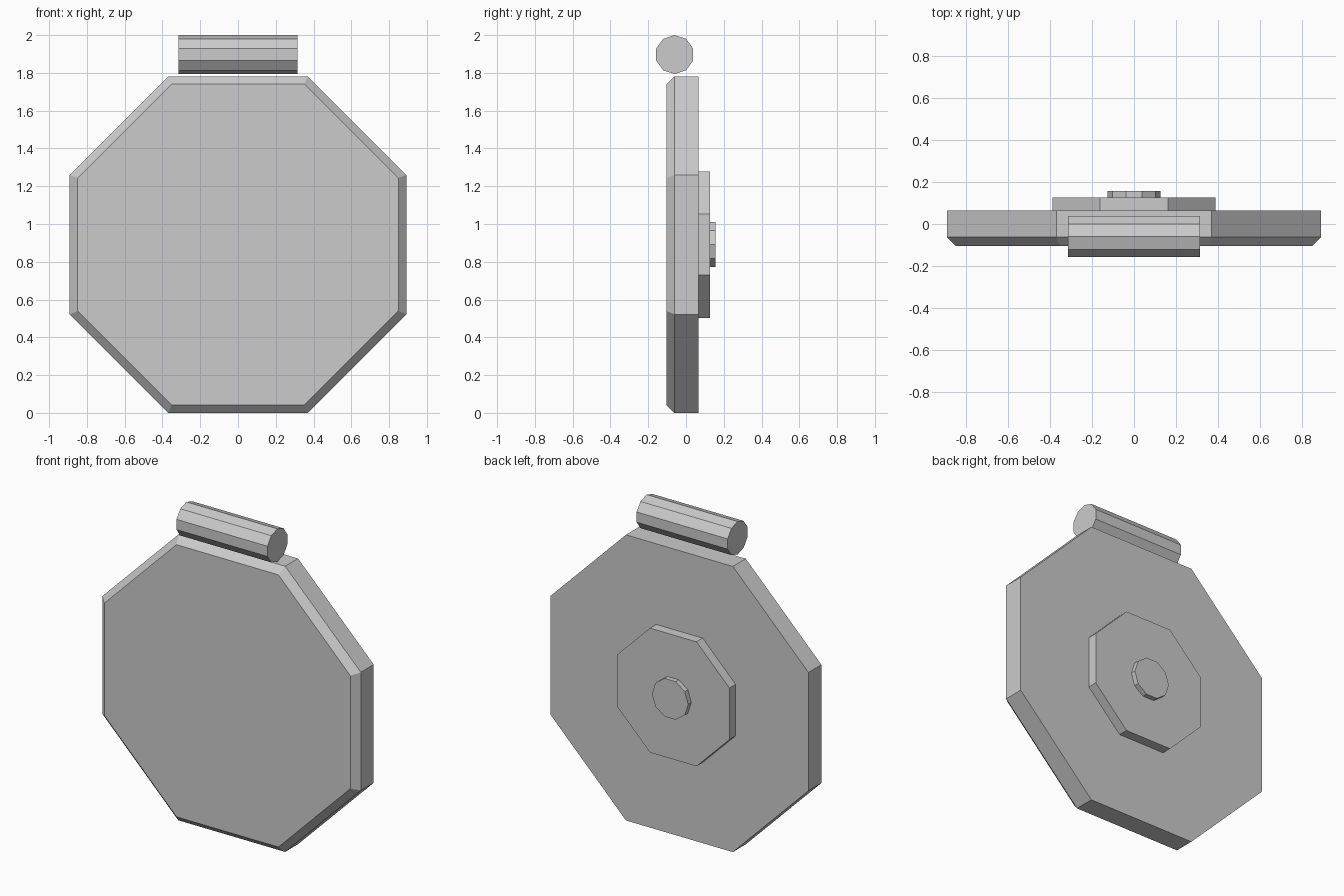
import bpy, bmesh
from math import cos, sin, pi

if "Cube" in bpy.data.objects:
    bpy.data.objects.remove(bpy.data.objects["Cube"])


def make_prism(name, sides, phase, rings, axis, centre):
    """Capped prism from (radius, position along axis) rings."""
    bm = bmesh.new()
    loops = []
    for radius, t in rings:
        loop = []
        for k in range(sides):
            a = phase + 2 * pi * k / sides
            u, z = radius * cos(a), radius * sin(a)
            co = (u, t, z) if axis == 'Y' else (t, u, z)
            loop.append(bm.verts.new([c + o for c, o in zip(co, centre)]))
        loops.append(loop)
    for lo, hi in zip(loops, loops[1:]):
        for k in range(sides):
            n = (k + 1) % sides
            bm.faces.new((lo[k], lo[n], hi[n], hi[k]))
    bm.faces.new(loops[0])
    bm.faces.new(loops[-1])
    bmesh.ops.recalc_face_normals(bm, faces=bm.faces)
    mesh = bpy.data.meshes.new(name)
    bm.to_mesh(mesh)
    bm.free()
    obj = bpy.data.objects.new(name, mesh)
    bpy.context.collection.objects.link(obj)
    return obj


CZ = 0.891
k8 = 1 / cos(pi / 8)  # octagon: flat distance to corner radius

# Main octagonal plate with a chamfered front rim
make_prism("plate", 8, pi / 8,
           [(0.849 * k8, -0.104), (0.891 * k8, -0.062), (0.891 * k8, 0.065)],
           'Y', (0, 0, CZ))

# Raised octagonal boss on the back
make_prism("back_boss", 8, pi / 8,
           [(0.388 * k8, 0.065), (0.388 * k8, 0.126)], 'Y', (0, 0, CZ))

# Small ten-sided button on the boss
make_prism("back_button", 10, 0,
           [(0.125, 0.126), (0.125, 0.157)], 'Y', (0, 0, CZ))

# Ten-sided hanging bar above the plate
make_prism("top_bar", 10, pi / 2,
           [(0.103, -0.314), (0.103, 0.314)], 'X', (0, -0.06, 1.897))
